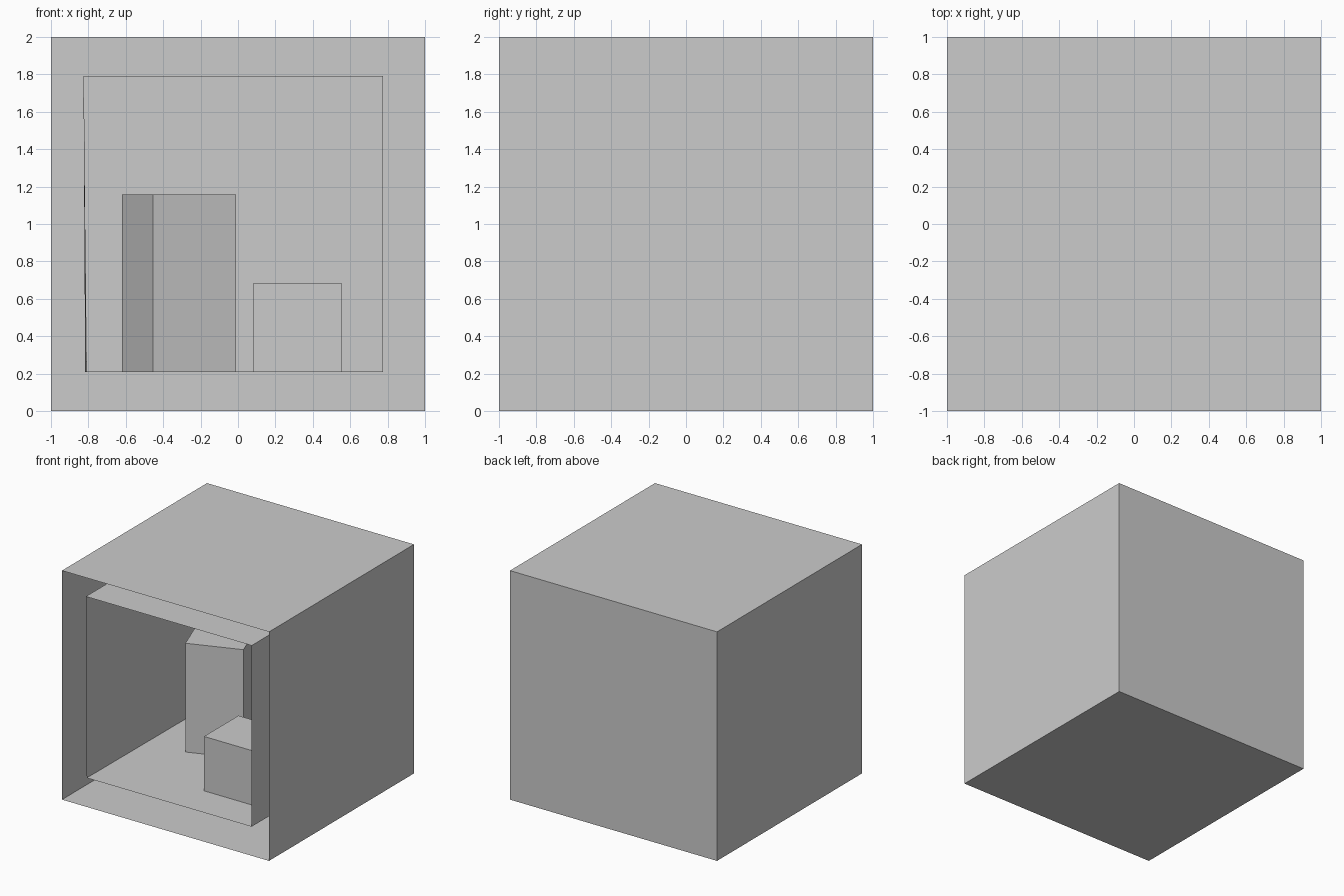
import bpy, bmesh, math
from mathutils import Matrix

if "Cube" in bpy.data.objects:
    bpy.data.objects.remove(bpy.data.objects["Cube"])


def open_box(name, corners):
    """Hexahedron of single sheets, open at the front.
    corners: front loop then back loop, each bl, br, tr, tl."""
    faces = [(4, 5, 6, 7), (0, 1, 5, 4), (1, 2, 6, 5), (2, 3, 7, 6), (3, 0, 4, 7)]
    mesh = bpy.data.meshes.new(name)
    mesh.from_pydata(corners, [], faces)
    obj = bpy.data.objects.new(name, mesh)
    bpy.context.collection.objects.link(obj)
    return obj


def block(name, size, centre, angle=0):
    bm = bmesh.new()
    bmesh.ops.create_cube(bm, size=1, matrix=Matrix.Diagonal((*size, 1)))
    mesh = bpy.data.meshes.new(name)
    bm.to_mesh(mesh)
    bm.free()
    obj = bpy.data.objects.new(name, mesh)
    obj.location = centre
    obj.rotation_euler.z = math.radians(angle)
    bpy.context.collection.objects.link(obj)
    return obj


# outer shell, open at the front
open_box("outer_shell", [(x, y, z) for y in (-1, 1)
                         for x, z in ((-1, 0), (1, 0), (1, 2), (-1, 2))])

# inner room with a slightly leaning left wall
FLOOR, CEIL, RIGHT = 0.208, 1.79, 0.776
FRONT, BACK = -0.92, 0.69
room = []
for y, floor_left in ((FRONT, -0.817), (BACK, -0.808)):
    room += [(floor_left, y, FLOOR), (RIGHT, y, FLOOR),
             (RIGHT, y, CEIL), (-0.826, y, CEIL)]
open_box("inner_room", room)

# two blocks standing on the room floor
S = 0.475
block("short_block", (S, S, S), (0.319, -0.348, FLOOR + S / 2))
block("tall_block", (S, S, 2 * S), (-0.315, 0.23, FLOOR + S), 20.3)
